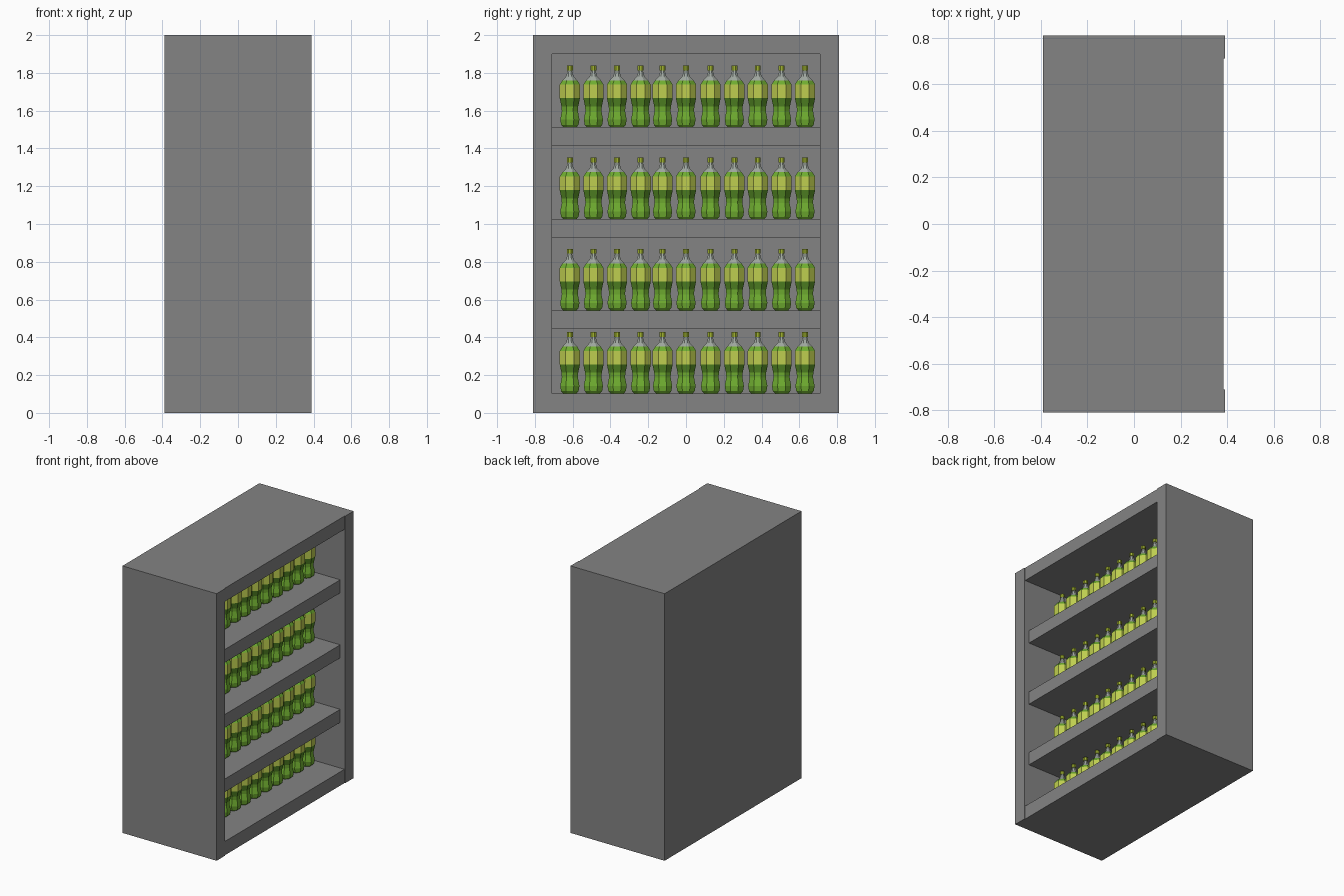
import bpy, bmesh, math

if "Cube" in bpy.data.objects:
    bpy.data.objects.remove(bpy.data.objects["Cube"])


def material(name, rgb):
    m = bpy.data.materials.new(name)
    m.diffuse_color = (*rgb, 1.0)
    m.use_nodes = True
    m.node_tree.nodes["Principled BSDF"].inputs["Base Color"].default_value = m.diffuse_color
    return m


GREY = material("cabinet grey", (0.23, 0.23, 0.23))
GREEN = material("bottle green", (0.16, 0.42, 0.03))
DARK = material("dark green band", (0.09, 0.25, 0.018))
LABEL = material("label yellow green", (0.52, 0.62, 0.08))
CLEAR = material("neck grey", (0.36, 0.40, 0.36))
CAP = material("cap lime", (0.36, 0.46, 0.03))


def box(name, x, y, z):
    """Axis-aligned board given by its min/max in each direction."""
    bm = bmesh.new()
    bmesh.ops.create_cube(bm, size=1.0)
    for v in bm.verts:
        for i, (lo, hi) in enumerate((x, y, z)):
            v.co[i] = lo if v.co[i] < 0 else hi
    me = bpy.data.meshes.new(name)
    bm.to_mesh(me)
    bm.free()
    me.materials.append(GREY)
    ob = bpy.data.objects.new(name, me)
    bpy.context.collection.objects.link(ob)
    return ob


# Cabinet shell, open towards +x
box("back_panel", (-0.39, -0.38), (-0.71, 0.71), (0.0, 2.0))
box("left_side_panel", (-0.39, 0.39), (-0.81, -0.71), (0.0, 2.0))
box("right_side_panel", (-0.39, 0.39), (0.71, 0.81), (0.0, 2.0))
box("bottom_board", (-0.38, 0.385), (-0.71, 0.71), (0.0, 0.103))
box("top_board", (-0.38, 0.385), (-0.71, 0.71), (1.9, 2.0))

# Three inner shelves, slightly recessed
for i, top in enumerate((0.543, 1.026, 1.513)):
    box(f"shelf_{i + 1}", (-0.38, 0.35), (-0.71, 0.71), (top - 0.098, top))

# Bottle: eight-sided lathe; each ring is (radius, height)
PROFILE = [(0.038, 0.0), (0.050, 0.012), (0.055, 0.04), (0.046, 0.085),
           (0.048, 0.11), (0.058, 0.153), (0.058, 0.225), (0.042, 0.248),
           (0.022, 0.268), (0.012, 0.300), (0.017, 0.300), (0.017, 0.325)]
SIDES = 8


def bottle_mesh():
    bm = bmesh.new()
    rings = []
    for r, z in PROFILE:
        ring = []
        for k in range(SIDES):
            a = 2 * math.pi * (k + 0.5) / SIDES
            ring.append(bm.verts.new((r * math.cos(a), r * math.sin(a), z)))
        rings.append(ring)
    for lo, hi in zip(rings, rings[1:]):
        for k in range(SIDES):
            n = (k + 1) % SIDES
            bm.faces.new((lo[k], lo[n], hi[n], hi[k]))
    bm.faces.new(rings[0][::-1])
    bm.faces.new(rings[-1])
    # Colour bands by height
    for f in bm.faces:
        z = f.calc_center_median().z
        limits = (0.11, 0.153, 0.227, 0.25, 0.299)
        slots = (0, 1, 2, 0, 3, 4)
        f.material_index = slots[sum(z > h for h in limits)]
    me = bpy.data.meshes.new("bottle")
    bm.to_mesh(me)
    bm.free()
    for m in (GREEN, DARK, LABEL, CLEAR, CAP):
        me.materials.append(m)
    return me


# One row of eleven bottles on every level
BOTTLE = bottle_mesh()
ROW_Y = (-0.615, -0.49, -0.365, -0.24, -0.124, 0.0, 0.13, 0.256, 0.38, 0.506, 0.63)
for level, base in enumerate((0.103, 0.543, 1.026, 1.513)):
    for n, y in enumerate(ROW_Y):
        ob = bpy.data.objects.new(f"bottle_{level + 1}_{n + 1}", BOTTLE)
        ob.location = (0.13, y, base)
        bpy.context.collection.objects.link(ob)
